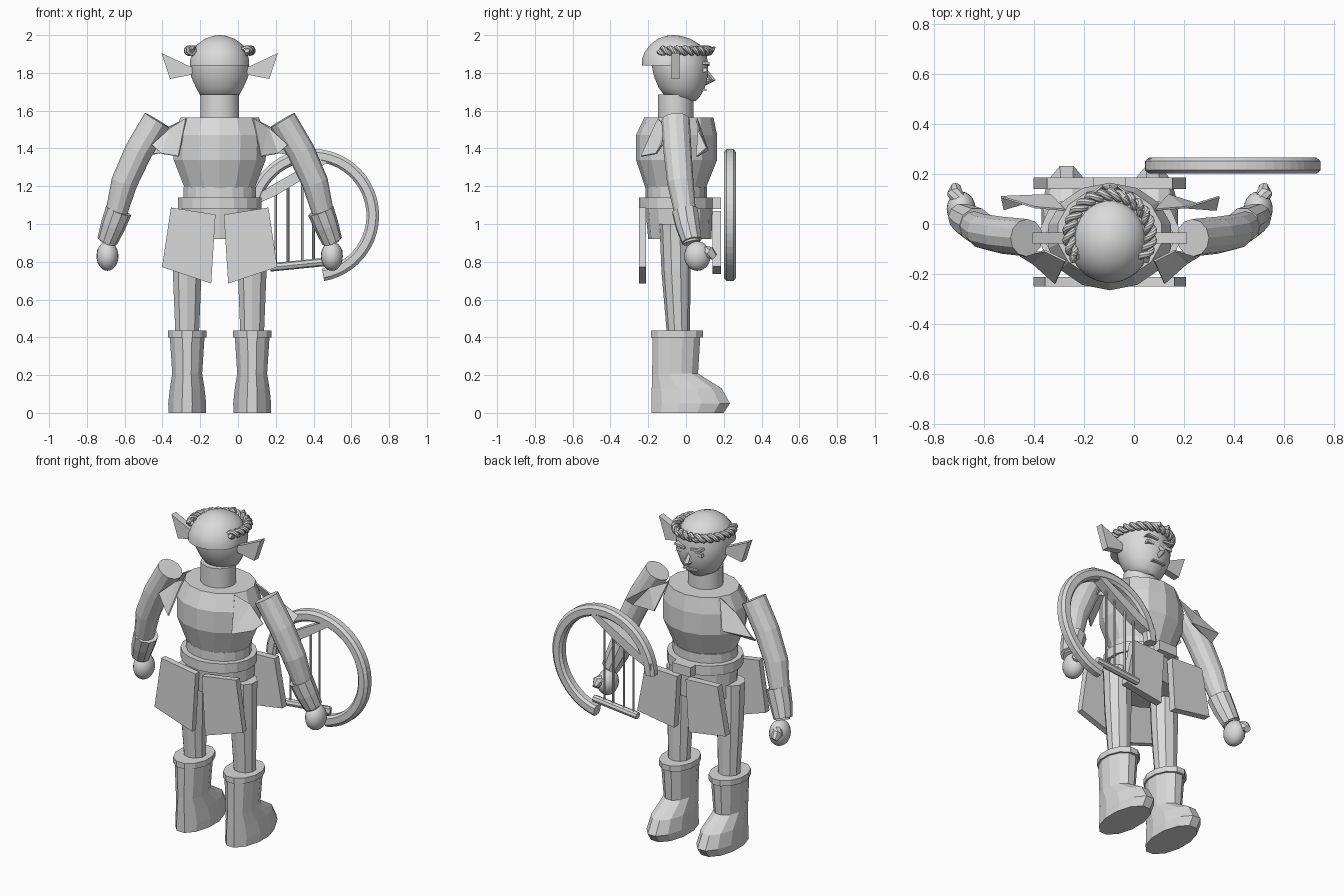
import bpy, bmesh, math
from mathutils import Vector, Matrix

if "Cube" in bpy.data.objects:
    bpy.data.objects.remove(bpy.data.objects["Cube"])

CX = -0.097  # centre line of the body
grey = bpy.data.materials.new("plain grey")
grey.diffuse_color = (0.7, 0.7, 0.7, 1)
grey.use_nodes = True
grey.node_tree.nodes["Principled BSDF"].inputs["Base Color"].default_value = grey.diffuse_color


def finish(name, bm, smooth=False):
    bmesh.ops.recalc_face_normals(bm, faces=bm.faces)
    me = bpy.data.meshes.new(name)
    bm.to_mesh(me)
    bm.free()
    me.materials.append(grey)
    ob = bpy.data.objects.new(name, me)
    bpy.context.collection.objects.link(ob)
    if smooth:
        bpy.ops.object.select_all(action='DESELECT')
        ob.select_set(True)
        bpy.context.view_layer.objects.active = ob
        bpy.ops.object.shade_smooth_by_angle(angle=math.radians(40))
    return ob


def bridge(bm, rings, closed=False):
    n = len(rings[0])
    pairs = list(zip(rings, rings[1:])) + ([(rings[-1], rings[0])] if closed else [])
    for a, b in pairs:
        for i in range(n):
            j = (i + 1) % n
            bm.faces.new((a[i], a[j], b[j], b[i]))
    if not closed:
        bm.faces.new(rings[0])
        bm.faces.new(rings[-1])


def loft(name, x, rings, n=12, smooth=False):
    """Stack of horizontal ellipses: (z, back y, front y, half width)."""
    bm = bmesh.new()
    loops = []
    for z, y0, y1, hx in rings:
        loops.append([bm.verts.new((x + hx * math.cos(t), (y0 + y1) / 2 + (y1 - y0) / 2 * math.sin(t), z))
                      for t in (2 * math.pi * (i + .5) / n for i in range(n))])
    bridge(bm, loops)
    return finish(name, bm, smooth)


def tube(name, pts, radii, n=10, smooth=False):
    """Round section swept along a path."""
    bm = bmesh.new()
    pts = [Vector(p) for p in pts]
    loops = []
    for i, p in enumerate(pts):
        d = (pts[min(i + 1, len(pts) - 1)] - pts[max(i - 1, 0)]).normalized()
        u = d.cross(Vector((0, 1, 0)))
        if u.length < .1:
            u = d.cross(Vector((0, 0, 1)))
        u.normalize()
        v = d.cross(u)
        r = radii[i] if isinstance(radii, (list, tuple)) else radii
        loops.append([bm.verts.new(p + r * (u * math.cos(2 * math.pi * k / n) + v * math.sin(2 * math.pi * k / n)))
                      for k in range(n)])
    bridge(bm, loops)
    return finish(name, bm, smooth)


def plate(name, outline, y0, y1):
    """Outline in x, z extruded along y."""
    bm = bmesh.new()
    bridge(bm, [[bm.verts.new((x, y, z)) for x, z in outline] for y in (y0, y1)])
    return finish(name, bm)


def sheet(name, pts, thick=.008):
    bm = bmesh.new()
    bm.faces.new([bm.verts.new(p) for p in pts])
    bmesh.ops.triangulate(bm, faces=bm.faces)
    ob = finish(name, bm)
    m = ob.modifiers.new("thickness", 'SOLIDIFY')
    m.thickness = thick
    return ob


def ball(name, c, r):
    bm = bmesh.new()
    bmesh.ops.create_uvsphere(bm, u_segments=20, v_segments=14, radius=1,
                              matrix=Matrix.Translation(c) @ Matrix.Diagonal((*r, 1)))
    return finish(name, bm, True)


# Head: skull, cap and neck
loft("skull", CX, [(1.65, -.04, .05, .05), (1.675, -.11, .075, .10), (1.72, -.145, .10, .125),
                   (1.78, -.17, .115, .152), (1.85, -.185, .118, .157), (1.92, -.18, .105, .14)], 28, True)
loft("cap", CX, [(1.838, -.235, .06, .157), (1.87, -.235, .09, .157), (1.91, -.22, .098, .145),
                 (1.95, -.19, .075, .12), (1.98, -.15, .025, .08), (1.996, -.105, -.03, .035),
                 (2.0, -.07, -.06, .006)], 28, True)
loft("neck", CX, [(1.55, -.15, .04, .103), (1.685, -.15, .04, .103)], 24, True)

# Face: eyes, brows, nose, mouth
for s in (1, -1):
    ex = CX + s * .058
    plate("eye", [(ex - .032, 1.805), (ex + .032, 1.805), (ex + .028, 1.825), (ex - .028, 1.825)], .08, .112)
    plate("brow", [(CX + s * .02, 1.836), (CX + s * .095, 1.846), (CX + s * .09, 1.858), (CX + s * .02, 1.85)], .07, .125)
tube("nose", [(CX, .105, 1.81), (CX, .14, 1.762), (CX, .10, 1.752)], [.01, .018, .018], 4)
plate("mouth", [(CX - .045, 1.705), (CX + .045, 1.705), (CX + .04, 1.715), (CX - .04, 1.715)], .07, .108)

# Twisted wreath, open at the back, with small leaves in front
for k in (0, 1):
    path = []
    for i in range(121):
        t = math.radians(-125 + 250 * i / 120)
        w = 2 * math.pi * 9 * i / 120 + k * math.pi
        r = .163 + .014 * math.cos(w)
        path.append((CX + r * math.sin(t), -.045 + r * math.cos(t), 1.918 + .014 * math.sin(w)))
    tube("wreath_strand", path, .014, 8, True)
for s in (1, -1):
    sheet("wreath_leaf", [(CX, .13, 1.92), (CX + s * .03, .15, 1.94), (CX + s * .06, .125, 1.935),
                          (CX + s * .03, .14, 1.915)])

# Torso, waist, belt, hips
loft("chest", CX, [(1.19, -.215, .105, .19), (1.34, -.265, .165, .25), (1.47, -.265, .165, .252),
                   (1.565, -.22, .145, .212)], 14)
loft("waist", CX, [(1.12, -.215, .11, .195), (1.195, -.215, .11, .195)], 18)
loft("belt", CX, [(1.08, -.25, .15, .225), (1.14, -.25, .15, .225)], 18)
loft("hips", CX, [(.92, -.20, .135, .205), (1.085, -.215, .14, .21)], 14)
plate("buckle", [(CX - .065, 1.08), (CX + .065, 1.08), (CX + .065, 1.14), (CX - .065, 1.14)], .14, .185)

for s in (1, -1):
    side = "right" if s > 0 else "left"

    def X(d):
        return CX + s * d

    # Skirt panels
    plate(side + "_back_panel", [(X(.022), 1.05), (X(.258), 1.087), (X(.305), .772), (X(.045), .685)], -.25, -.212)
    plate(side + "_front_panel", [(X(.03), 1.06), (X(.25), 1.07), (X(.305), .775), (X(.05), .735)], .14, .185)

    # Leg and boot
    loft(side + "_leg", X(.172), [(.40, -.10, .02, .065), (.75, -.13, .025, .08), (1.0, -.14, .025, .085)], 10)
    loft(side + "_boot", X(.172), [(0, -.19, .205, .102), (.05, -.19, .24, .104), (.13, -.188, .195, .095),
                                   (.208, -.183, .068, .082), (.40, -.183, .08, .095)], 12)
    loft(side + "_boot_cuff", X(.172), [(.40, -.19, .095, .106), (.435, -.19, .095, .106)], 12)

    # Arm, bracer, hand
    tube(side + "_arm", [(X(.332), -.055, 1.55), (X(.43), -.045, 1.385), (X(.505), -.03, 1.22),
                         (X(.555), .0, 1.03), (X(.59), .03, .90)], [.075, .074, .07, .055, .045], 12)
    tube(side + "_bracer", [(X(.535), -.005, 1.07), (X(.565), .01, .99), (X(.595), .03, .91)], [.071, .066, .055], 10)
    ball(side + "_hand", (X(.594), .06, .83), (.058, .07, .078))
    tube(side + "_thumb", [(X(.60), .09, .86), (X(.62), .125, .85), (X(.615), .15, .825)], [.03, .032, .02], 8, True)

    # Short sleeve draped in front of and behind the arm
    sheet(side + "_front_sleeve", [(X(.18), .06, 1.56), (X(.30), .07, 1.50), (X(.435), .112, 1.40),
                                   (X(.425), .06, 1.355), (X(.235), .12, 1.39)])
    sheet(side + "_back_sleeve", [(X(.18), -.15, 1.56), (X(.26), -.11, 1.51), (X(.36), -.13, 1.42),
                                  (X(.31), -.16, 1.375), (X(.22), -.24, 1.36)])

    # Pointed ear
    plate(side + "_ear", [(X(.13), 1.83), (X(.16), 1.835), (X(.308), 1.905), (X(.263), 1.768), (X(.15), 1.79)],
          -.078, -.034)

# Lyre: round frame, crossbar, foot bar, strings
LX, LZ, LY = .395, 1.045, .233
bm = bmesh.new()
loops = []
for i in range(41):
    a = math.radians(-80 + 258 * i / 40)
    loops.append([bm.verts.new((LX + r * math.cos(a), LY + y, LZ + r * math.sin(a)))
                  for r, y in ((.352, -.018), (.352, .018), (.335, .032), (.298, .032), (.285, .018),
                               (.285, -.018), (.298, -.032), (.335, -.032))])
bridge(bm, loops)
finish("lyre_frame", bm)
plate("lyre_crossbar", [(.06, 1.09), (.20, 1.15), (.34, 1.235), (.50, 1.345), (.46, 1.36), (.32, 1.285),
                        (.18, 1.205), (.06, 1.13)], LY - .03, LY + .03)
tube("lyre_foot_bar", [(.17, LY, .77), (.47, LY, .80)], .022, 8)
for x in (.20, .265, .34, .40):
    tube("lyre_string", [(x, LY, .775), (x, LY, 1.10 + .57 * (x - .06))], .007, 6)
